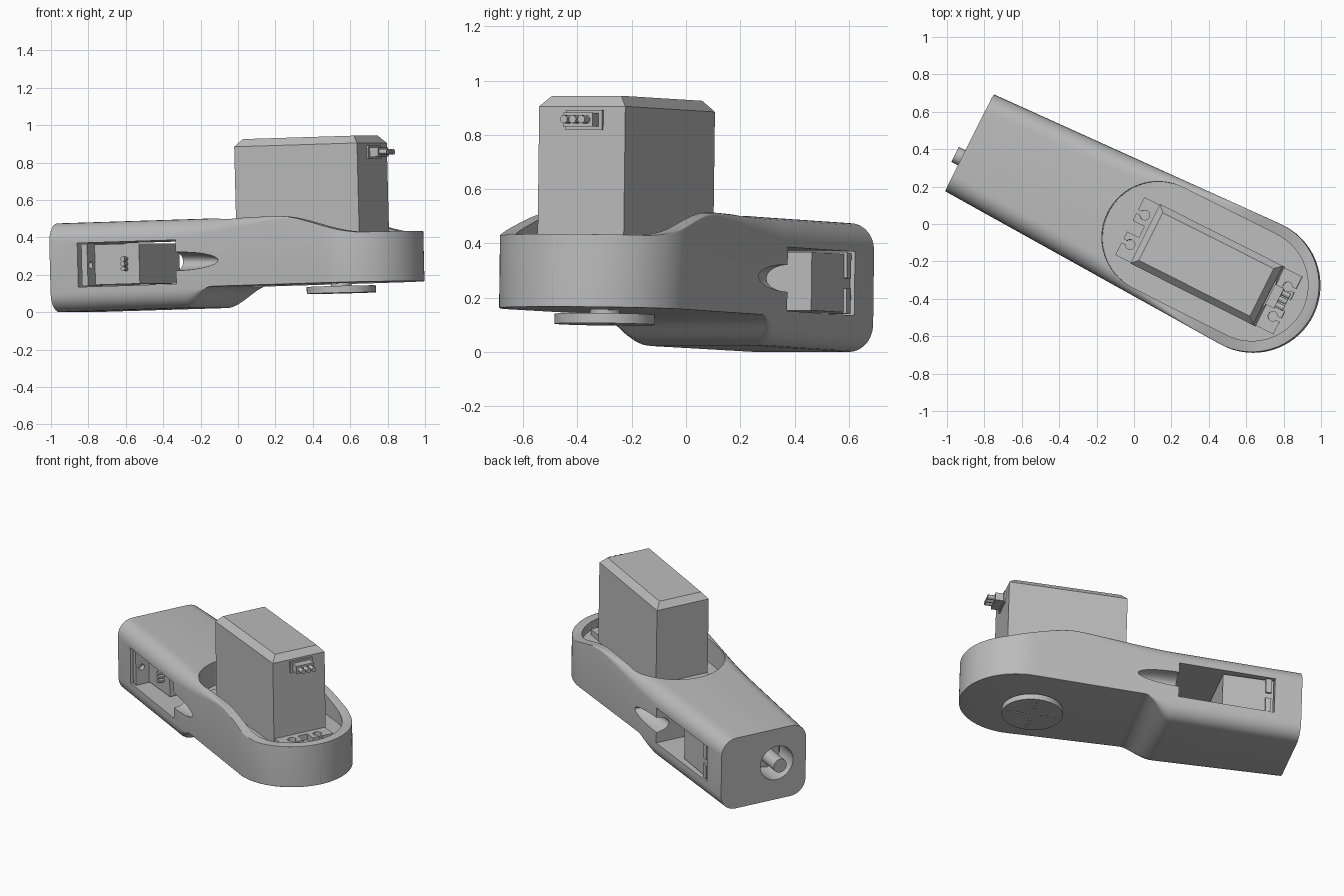
import bpy, bmesh, math
from mathutils import Matrix, Vector

old = bpy.data.objects.get("Cube")
if old:
    bpy.data.objects.remove(old, do_unlink=True)

grey = bpy.data.materials.new("matte_grey")
grey.use_nodes = True
grey.diffuse_color = (0.5, 0.5, 0.5, 1)
grey.node_tree.nodes["Principled BSDF"].inputs["Base Color"].default_value = (0.5, 0.5, 0.5, 1)

# Arm frame: u along the arm, v to its left, w up; origin under the round end
FRAME = (Matrix.Translation((0.64, -0.33, 0.047))
         @ Matrix.Rotation(math.radians(-26.7), 4, 'Z')
         @ Matrix.Rotation(math.radians(-1.6), 4, 'Y'))


def finish(name, bm):
    bmesh.ops.recalc_face_normals(bm, faces=bm.faces)
    mesh = bpy.data.meshes.new(name)
    bm.to_mesh(mesh)
    bm.free()
    mesh.materials.append(grey)
    ob = bpy.data.objects.new(name, mesh)
    bpy.context.collection.objects.link(ob)
    ob.matrix_world = FRAME
    return ob


def add_box(bm, u, v, w):
    size = Matrix.Diagonal((u[1] - u[0], v[1] - v[0], w[1] - w[0], 1))
    mid = Vector((sum(u) / 2, sum(v) / 2, sum(w) / 2))
    return bmesh.ops.create_cube(bm, size=1, matrix=Matrix.Translation(mid) @ size)["verts"]


def add_cyl(bm, center, r, length, axis='Z', sides=32):
    turn = {'X': Matrix.Rotation(math.pi / 2, 4, 'Y'),
            'Y': Matrix.Rotation(math.pi / 2, 4, 'X'), 'Z': Matrix()}[axis]
    bmesh.ops.create_cone(bm, cap_ends=True, segments=sides, radius1=r, radius2=r,
                          depth=length, matrix=Matrix.Translation(center) @ turn)


def extrude_outline(bm, points, w0, w1):
    face = bm.faces.new([bm.verts.new((u, v, w0)) for u, v in points])
    top = bmesh.ops.extrude_face_region(bm, geom=[face])["geom"]
    bmesh.ops.translate(bm, vec=(0, 0, w1 - w0),
                        verts=[g for g in top if isinstance(g, bmesh.types.BMVert)])


def select_only(ob):
    bpy.ops.object.select_all(action='DESELECT')
    ob.select_set(True)
    bpy.context.view_layer.objects.active = ob


def cut(ob, bm):
    cutter = finish("cutter", bm)
    cutter.hide_render = True
    mod = ob.modifiers.new("cut", 'BOOLEAN')
    mod.operation, mod.solver, mod.object = 'DIFFERENCE', 'EXACT', cutter
    select_only(ob)
    bpy.ops.object.modifier_apply(modifier=mod.name)
    bpy.data.objects.remove(cutter, do_unlink=True)


def blend(x, x0, x1, a, b):
    t = min(max((x - x0) / (x1 - x0), 0), 1)
    return a + (b - a) * t * t * (3 - 2 * t)


# Arm housing: lofted rounded sections, stepped below and dipping to a rim at the round end
BACK, R = -1.69, 0.36
stations = [BACK, -1.2] + [-0.9 + 0.02 * i for i in range(12)]
stations += [-0.62 + 0.04 * i for i in range(16)]
stations += [R * math.sin(math.radians(3 * i)) for i in range(1, 30)] + [R * 0.9999]

bm = bmesh.new()
rings = []
for u in stations:
    half = 0.29 + 0.07 * (u - BACK) / -BACK if u < 0 else math.sqrt(R * R - u * u)
    low = blend(u, -0.89, -0.71, 0, 0.11)
    high = blend(u, -0.3, 0.2, 0.475, 0.378)
    r_top = min(blend(u, -0.95, -0.1, 0.1, 0.004), half / 2)
    r_low = min(blend(u, -0.89, -0.73, 0.1, 0.004), half / 2)
    ring = []
    for k, (sv, sw) in enumerate(((1, 1), (-1, 1), (-1, -1), (1, -1))):
        r = r_top if sw > 0 else r_low
        cv, cw = sv * (half - r), (high - r if sw > 0 else low + r)
        for j in range(8):
            a = math.pi / 2 * (k + j / 7)
            ring.append(bm.verts.new((u, cv + r * math.cos(a), cw + r * math.sin(a))))
    rings.append(ring)
for a, b in zip(rings, rings[1:]):
    for i in range(len(a)):
        j = (i + 1) % len(a)
        bm.faces.new((a[i], a[j], b[j], b[i]))
bm.faces.new(rings[0])
bm.faces.new(rings[-1])
housing = finish("arm_housing", bm)

# Stadium pocket in the top for the large motor
bm = bmesh.new()
arc = [math.radians(-90 + 5 * i) for i in range(37)]
stadium = [(0.3 * math.cos(a), 0.3 * math.sin(a)) for a in arc]
stadium += [(-0.56 - 0.3 * math.cos(a), -0.3 * math.sin(a)) for a in arc]
extrude_outline(bm, stadium, 0.32, 0.7)
cut(housing, bm)

# Side window right through, cable scoops ahead of it, and shaft hole in the back
bm = bmesh.new()
add_box(bm, (-1.52, -0.92), (-0.5, 0.5), (0.13, 0.365))
cut(housing, bm)
for side in (-1, 1):
    bm = bmesh.new()
    bmesh.ops.create_uvsphere(bm, u_segments=32, v_segments=16, radius=1,
                              matrix=Matrix.Translation((-0.93, side * 0.325, 0.25))
                              @ Matrix.Diagonal((0.27, 0.09, 0.05, 1)))
    cut(housing, bm)
bm = bmesh.new()
add_cyl(bm, (-1.7, -0.09, 0.245), 0.112, 0.5, 'X', 48)
cut(housing, bm)

# Large motor case with a chamfered lid
bm = bmesh.new()
add_box(bm, (-0.62, 0.115), (-0.19, 0.165), (0.3, 0.855))
lid = [f for f in bm.faces if f.calc_center_median().z > 0.85]
bm.normal_update()
top = bmesh.ops.extrude_face_region(bm, geom=lid)["geom"]
bmesh.ops.delete(bm, geom=lid, context='FACES_ONLY')
for v in (g for g in top if isinstance(g, bmesh.types.BMVert)):
    v.co.x += 0.035 if v.co.x < -0.25 else -0.035
    v.co.y += 0.035 if v.co.y < -0.01 else -0.035
    v.co.z = 0.895
finish("large_motor_case", bm)

# Mounting lugs at both ends, each with an open screw slot
for name, root, out in (("front", 0.115, 1), ("back", -0.62, -1)):
    bm = bmesh.new()
    end = root + out * 0.105
    base = root + out * 0.035
    outline = [(root - out * 0.01, -0.185), (end, -0.185), (end, -0.045), (base, -0.045),
               (base, 0.02), (end, 0.02), (end, 0.16), (root - out * 0.01, 0.16)]
    extrude_outline(bm, outline, 0.315, 0.358)
    lugs = finish(name + "_mounting_lugs", bm)
    for v in (-0.1, 0.076):
        bm = bmesh.new()
        add_cyl(bm, (root + out * 0.06, v, 0.34), 0.026, 0.2, sides=20)
        cut(lugs, bm)
        bm = bmesh.new()
        add_box(bm, sorted((root + out * 0.07, root + out * 0.2)), (v - 0.01, v + 0.01), (0.2, 0.5))
        cut(lugs, bm)

# Plug on the large motor with three wires
bm = bmesh.new()
add_box(bm, (0.1, 0.125), (-0.075, 0.075), (0.768, 0.842))
add_box(bm, (0.12, 0.175), (-0.06, 0.06), (0.78, 0.83))
for i in (-1, 0, 1):
    add_cyl(bm, (0.19, i * 0.036, 0.805), 0.015, 0.06, 'X', 12)
finish("large_motor_plug", bm)

# Output shaft and drilled disc under the round end
HU, HV = -0.09, -0.012
bm = bmesh.new()
add_cyl(bm, (HU, HV, 0.1), 0.055, 0.06)
finish("output_shaft", bm)
bm = bmesh.new()
add_cyl(bm, (HU, HV, 0.076), 0.185, 0.037, sides=64)
disc = finish("output_disc", bm)
bm = bmesh.new()
for q in range(4):
    for d in (0.06, 0.09, 0.12, 0.15):
        a = q * math.pi / 2
        add_cyl(bm, (HU + d * math.cos(a), HV + d * math.sin(a), 0.06), 0.008, 0.06, sides=10)
cut(disc, bm)

# Small motor lying across the side window, with its shaft out of the back
bm = bmesh.new()
add_box(bm, (-1.515, -1.2), (-0.2, 0.28), (0.14, 0.355))
finish("small_motor_case", bm)
bm = bmesh.new()
add_box(bm, (-1.5, -1.465), (-0.29, 0.292), (0.135, 0.36))
flange = finish("small_motor_flange", bm)
bm = bmesh.new()
for v in (-0.25, 0.287):
    add_cyl(bm, (-1.48, v, 0.247), 0.02, 0.1, 'X', 16)
cut(flange, bm)
bm = bmesh.new()
add_cyl(bm, (-1.615, -0.09, 0.245), 0.045, 0.24, 'X')
finish("small_motor_shaft", bm)
bm = bmesh.new()
for i in (-1, 0, 1):
    add_cyl(bm, (-1.28, -0.215, 0.247 + i * 0.026), 0.013, 0.05, 'Y', 12)
finish("small_motor_wires", bm)

# Smooth the curved faces, keep the edges crisp
for ob in list(bpy.context.scene.objects):
    if ob.type == 'MESH':
        select_only(ob)
        bpy.ops.object.shade_smooth_by_angle(angle=math.radians(30))
